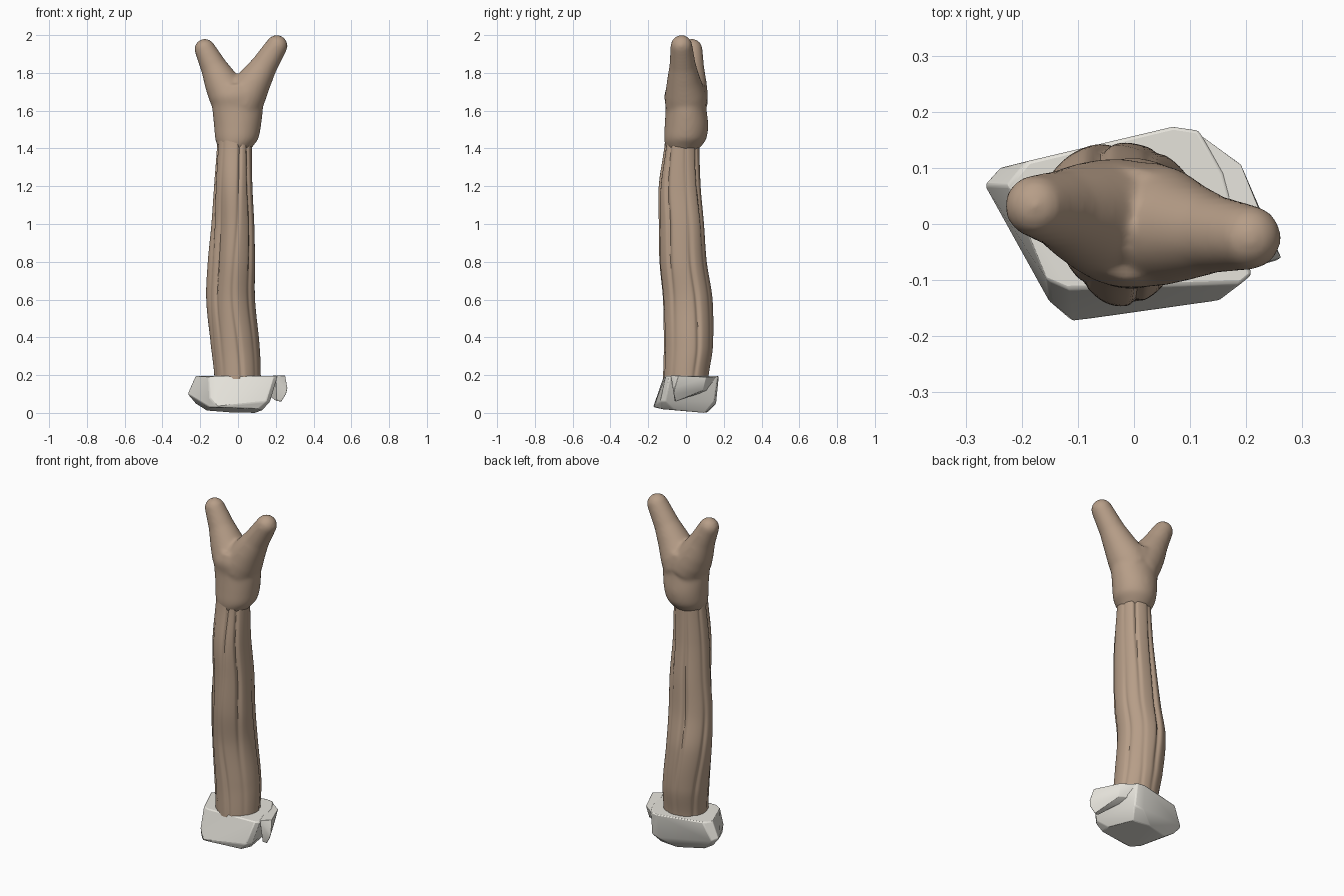
import bpy, bmesh
from math import sin, cos, pi, exp, radians
from mathutils import Vector

if "Cube" in bpy.data.objects:
    bpy.data.objects.remove(bpy.data.objects["Cube"])


def material(name, rgb):
    m = bpy.data.materials.new(name)
    m.diffuse_color = (*rgb, 1)
    m.use_nodes = True
    m.node_tree.nodes["Principled BSDF"].inputs["Base Color"].default_value = m.diffuse_color
    return m


wood = material("wood", (0.47, 0.34, 0.245))
stone = material("stone", (0.79, 0.77, 0.71))


def finish(bm, name, angle, mat):
    bmesh.ops.recalc_face_normals(bm, faces=bm.faces)
    me = bpy.data.meshes.new(name)
    bm.to_mesh(me)
    bm.free()
    ob = bpy.data.objects.new(name, me)
    bpy.context.collection.objects.link(ob)
    bpy.ops.object.select_all(action='DESELECT')
    bpy.context.view_layer.objects.active = ob
    ob.select_set(True)
    bpy.ops.object.shade_smooth_by_angle(angle=radians(angle))
    me.materials.append(mat)
    return ob


def interp(keys, z):
    """Smooth (Catmull-Rom) sampling of rows (z, a, b, ...)"""
    i = 0
    while i < len(keys) - 2 and z > keys[i + 1][0]:
        i += 1
    p0, p1, p2, p3 = (keys[min(max(j, 0), len(keys) - 1)] for j in range(i - 1, i + 3))
    t = min(max((z - p1[0]) / (p2[0] - p1[0]), 0), 1)
    return [0.5 * (2 * b + (c - a) * t + (2 * a - 5 * b + 4 * c - d) * t * t
                   + (3 * b - a - 3 * c + d) * t ** 3)
            for a, b, c, d in zip(p0[1:], p1[1:], p2[1:], p3[1:])]


def skin(bm, rings):
    """Bridge rings of points into a capped tube"""
    vr = [[bm.verts.new(p) for p in r] for r in rings]
    n = len(vr[0])
    for a, b in zip(vr, vr[1:]):
        for i in range(n):
            bm.faces.new((a[i], a[(i + 1) % n], b[(i + 1) % n], b[i]))
    bm.faces.new(vr[0][::-1])
    bm.faces.new(vr[-1])


def column(bm, keys, z0, z1, steps, n, wobble=None):
    """Upright tube; key rows are z, xmin, xmax, ymin, ymax"""
    rings = []
    for k in range(steps + 1):
        z = z0 + (z1 - z0) * k / steps
        xa, xb, ya, yb = interp(keys, z)
        ring = []
        for i in range(n):
            t = 2 * pi * i / n
            w = wobble(t, z) if wobble else 1
            ring.append(((xa + xb) / 2 + (xb - xa) / 2 * w * cos(t),
                         (ya + yb) / 2 + (yb - ya) / 2 * w * sin(t), z))
        rings.append(ring)
    skin(bm, rings)


def arm(bm, path, n=32):
    """Limb with a round tip; path rows are x, y, z, radius"""
    pts = [Vector(p[:3]) for p in path]
    d = (pts[-1] - pts[-2]).normalized()
    rows = [(p, q[3]) for p, q in zip(pts, path)]
    r = path[-1][3]
    rows += [(pts[-1] + d * r * sin(a), r * cos(a)) for a in (0.3, 0.6, 0.9, 1.2, 1.45)]
    u = d.cross(Vector((0, 1, 0))).normalized()
    v = d.cross(u)
    skin(bm, [[c + (u * cos(2 * pi * i / n) + v * sin(2 * pi * i / n)) * q
               for i in range(n)] for c, q in rows])


# grooved, slightly bent trunk: groove rows are angle, depth, width
GROOVES = [(0.3, 0.10, 0.09), (1.05, 0.10, 0.08), (1.8, 0.14, 0.11), (2.6, 0.10, 0.09),
           (3.4, 0.11, 0.09), (4.0, 0.07, 0.10), (4.95, 0.13, 0.09), (5.6, 0.12, 0.10)]


def bump(t, c, width):
    d = (t - c + pi) % (2 * pi) - pi
    return exp(-(d / width) ** 2)


def bark(t, z):
    w = 1.0 + 0.015 * sin(3 * t + 2 * z)
    # flattened front-left side, fuller back-right side
    w -= 0.30 * exp(-((z - 0.85) / 0.38) ** 2) * bump(t, 1.25 * pi, 0.55)
    w += 0.13 * exp(-((z - 1.05) / 0.40) ** 2) * bump(t, 0.25 * pi, 0.50)
    for i, (a, depth, width) in enumerate(GROOVES):
        c = a + 0.10 * sin(2.6 * z + i * 1.7) + 0.04 * sin(7 * z + i)
        fade = (0.65 + 0.35 * sin(4 * z + i * 2.3)) * min(1, 0.3 + z)
        w -= depth * fade * bump(t, c, width)
    return w


TRUNK = [(0.18, -.125, .12, -.12, .12), (0.35, -.145, .113, -.117, .145),
         (0.60, -.172, .088, -.125, .142), (0.80, -.165, .087, -.145, .109),
         (1.00, -.145, .083, -.148, .093), (1.20, -.129, .074, -.147, .075),
         (1.45, -.11, .072, -.112, .068)]
bm = bmesh.new()
column(bm, TRUNK, 0.18, 1.45, 64, 128, bark)
finish(bm, "trunk", 40, wood)

# forked top, fused from a collar and two limbs
FORK = [(1.37, -.085, .05, -.085, .04), (1.41, -.107, .078, -.108, .08),
        (1.45, -.121, .108, -.116, .108), (1.52, -.127, .122, -.113, .118),
        (1.62, -.137, .133, -.108, .108), (1.68, -.14, .132, -.115, .11),
        (1.74, -.10, .09, -.10, .10)]
bm = bmesh.new()
column(bm, FORK, 1.37, 1.74, 24, 48)
arm(bm, [(-.02, .005, 1.64, .112), (-.055, .01, 1.695, .106), (-.09, .018, 1.755, .091),
         (-.13, .026, 1.835, .070), (-.175, .032, 1.925, .056)])
arm(bm, [(.02, 0, 1.64, .112), (.05, -.004, 1.695, .106), (.09, -.012, 1.76, .089),
         (.14, -.018, 1.84, .070), (.205, -.024, 1.943, .058)])
fork = finish(bm, "forked_top", 60, wood)
rm = fork.modifiers.new("fuse", 'REMESH')
rm.mode = 'VOXEL'
rm.voxel_size = 0.009
rm.use_smooth_shade = True
sm = fork.modifiers.new("soften", 'SMOOTH')
sm.factor = 0.5
sm.iterations = 14


def rock(name, pts, bevel):
    bm = bmesh.new()
    for p in pts:
        bm.verts.new(p)
    res = bmesh.ops.convex_hull(bm, input=bm.verts)
    junk = {g for g in res["geom_interior"] + res["geom_unused"] if isinstance(g, bmesh.types.BMVert)}
    bmesh.ops.delete(bm, geom=list(junk), context='VERTS')
    bmesh.ops.dissolve_limit(bm, angle_limit=radians(4), verts=bm.verts, edges=bm.edges)
    ob = finish(bm, name, 30, stone)
    bv = ob.modifiers.new("worn_edges", 'BEVEL')
    bv.width = bevel
    bv.segments = 2
    bv.limit_method = 'ANGLE'
    bv.angle_limit = radians(25)


# chipped stone base
rock("stone_base", [
    (-.225, .07, .195), (-.19, .112, .195), (.07, .174, .195), (.115, .167, .195),
    (.16, .09, .195), (.21, -.09, .195), (.19, -.107, .195), (-.115, -.117, .195),
    (-.155, -.10, .19), (-.267, .07, .10), (-.24, .10, .09), (-.15, -.14, .08),
    (-.11, -.174, .03), (.15, -.137, .06), (.17, -.11, .06), (.07, .16, .05),
    (.12, .15, .06), (-.225, .07, .05), (-.165, .06, .012), (-.15, -.13, .03),
    (.11, -.13, .02), (.13, -.06, .015), (.09, .10, .0), (-.02, .11, .0)], 0.006)

# thin flake on the right side
rock("stone_flake", [
    (.11, .165, .19), (.19, .107, .19), (.20, -.08, .198), (.25, -.04, .197),
    (.262, -.06, .13), (.255, -.065, .10), (.23, -.055, .06), (.205, -.06, .062),
    (.18, .09, .12), (.12, .12, .12)], 0.002)
